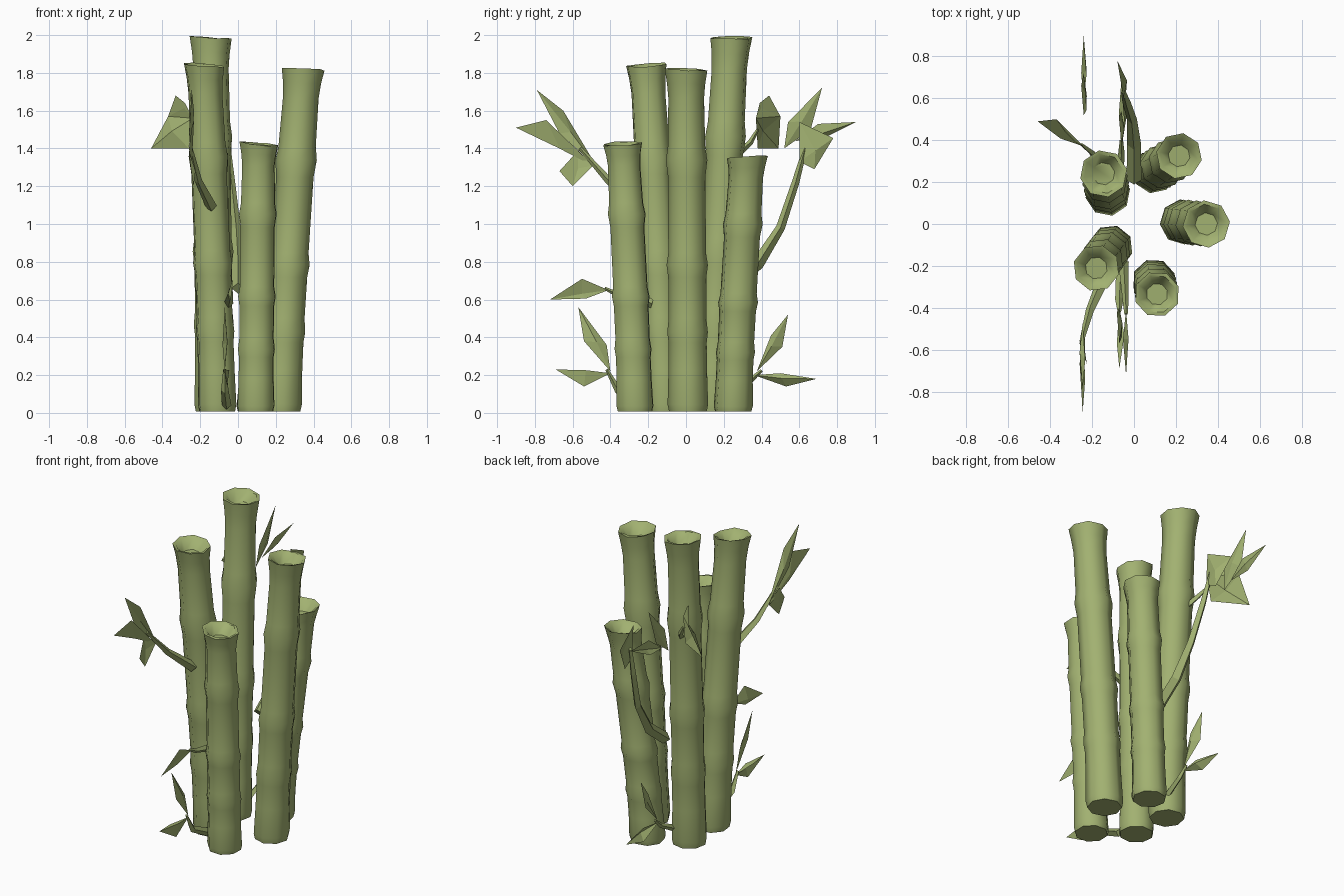
import bpy, bmesh, math, random
from mathutils import Vector

if "Cube" in bpy.data.objects:
    bpy.data.objects.remove(bpy.data.objects["Cube"])

random.seed(4)
green = bpy.data.materials.new("bamboo_green")
green.diffuse_color = (0.36, 0.44, 0.165, 1)
green.use_nodes = True
green.node_tree.nodes["Principled BSDF"].inputs["Base Color"].default_value = green.diffuse_color


def finish(name, bm, smooth=False):
    bmesh.ops.recalc_face_normals(bm, faces=bm.faces)
    me = bpy.data.meshes.new(name)
    bm.to_mesh(me)
    bm.free()
    me.materials.append(green)
    ob = bpy.data.objects.new(name, me)
    bpy.context.collection.objects.link(ob)
    if smooth:
        bpy.ops.object.select_all(action='DESELECT')
        ob.select_set(True)
        bpy.context.view_layer.objects.active = ob
        bpy.ops.object.shade_smooth_by_angle(angle=math.radians(50))
    return ob


def loft(bm, rings, close=True):
    for a, b in zip(rings, rings[1:]):
        n = len(a)
        for i in range(n):
            bm.faces.new((a[i], a[(i + 1) % n], b[(i + 1) % n], b[i]))
    if close:
        bm.faces.new(rings[0])
        bm.faces.new(rings[-1])


# Stalk profile: (height fraction, radius factor), swelling at the joints
PROFILE = [(0, 0.93), (0.02, 1.0), (0.12, 0.95), (0.2, 0.94), (0.23, 1.0),
           (0.27, 0.93), (0.39, 0.94), (0.425, 1.02), (0.46, 0.93),
           (0.68, 0.92), (0.73, 1.02), (0.77, 0.92), (0.91, 0.88),
           (0.96, 0.94), (1.0, 1.05)]


def stalk(name, base, top, height, r, tilt, turn, sides=8):
    bm = bmesh.new()
    b, t = Vector(base), Vector(top)

    def ring(f, k, drop=0.0):
        c = b.lerp(t, f ** 1.25)
        vs = []
        for i in range(sides):
            a = math.tau * i / sides + turn
            dx, dy = r * k * math.cos(a), r * k * math.sin(a)
            z = 0.008 + (height - 0.008) * f - drop
            if f > 0.95:                       # uneven sloping cut
                z += tilt[0] * dx + tilt[1] * dy - 0.012
                z += random.uniform(-0.005, 0.005)
            vs.append(bm.verts.new((c.x + dx, c.y + dy, z)))
        return vs

    rings = [ring(f, k) for f, k in PROFILE]
    # hollow cut end
    rings += [ring(1.0, 0.88, 0.005), ring(1.0, 0.5, 0.06)]
    loft(bm, rings)
    return finish(name, bm, True)


stalk("stalk_back_left", (-0.125, 0.145), (-0.145, 0.24), 2.0, 0.108, (-0.09, 0), 0.2)
stalk("stalk_front_left", (-0.11, -0.11), (-0.18, -0.21), 1.855, 0.106, (-0.08, 0.06), 0.5)
stalk("stalk_right", (0.23, 0.01), (0.345, 0.0), 1.83, 0.108, (-0.03, -0.02), 0.1)
stalk("stalk_front_right", (0.095, -0.27), (0.11, -0.335), 1.44, 0.104, (-0.1, 0.06), 0.35)
stalk("stalk_back_right", (0.095, 0.25), (0.215, 0.325), 1.365, 0.105, (0.02, 0.06), 0.6)


def twig(name, pts, radii):
    # tapered four-sided stem along a short path
    bm = bmesh.new()
    pts = [Vector(p) for p in pts]
    rings = []
    for i, p in enumerate(pts):
        d = (pts[min(i + 1, len(pts) - 1)] - pts[max(i - 1, 0)]).normalized()
        u = d.cross(Vector((1, 0, 0))).normalized()
        v = d.cross(u)
        rings.append([bm.verts.new(p + radii[i] * (u * math.cos(a) + v * math.sin(a)))
                      for a in (0, math.pi / 2, math.pi, 3 * math.pi / 2)])
    loft(bm, rings)
    finish(name, bm)


def leaf(name, base, side_a, tip, side_b, fold=0.02):
    # diamond blade with a raised midrib
    P = [Vector(p) for p in (base, side_a, tip, side_b)]
    n = (P[2] - P[0]).cross(P[1] - P[3]).normalized()
    mid = P[0].lerp(P[2], 0.45) + n * fold
    bm = bmesh.new()
    v = [bm.verts.new(p) for p in P]
    m = bm.verts.new(mid)
    for i in range(4):
        bm.faces.new((v[i], v[(i + 1) % 4], m))
    finish(name, bm)


def flat_leaf(name, x, base, a, tip, b, fold=0.015):
    # blade standing close to the y-z plane
    leaf(name, (x, *base), (x + 0.012, *a), (x, *tip), (x - 0.012, *b), fold)


# Front upper branch
twig("front_upper_twig", [(-0.14, -0.25, 1.09), (-0.21, -0.41, 1.23), (-0.25, -0.56, 1.4)],
     [0.03, 0.02, 0.01])
flat_leaf("front_upper_leaf_a", -0.245, (-0.47, 1.3), (-0.65, 1.6), (-0.79, 1.71), (-0.67, 1.48))
flat_leaf("front_upper_leaf_b", -0.245, (-0.48, 1.3), (-0.74, 1.55), (-0.9, 1.51), (-0.66, 1.42))
leaf("front_upper_leaf_c", (-0.235, -0.49, 1.31), (-0.26, -0.57, 1.39),
     (-0.225, -0.67, 1.28), (-0.235, -0.6, 1.2), 0.02)

# Front lower leaves
twig("front_middle_twig", [(-0.05, -0.18, 0.58), (-0.04, -0.37, 0.63), (-0.038, -0.43, 0.66)],
     [0.025, 0.014, 0.008])
flat_leaf("front_middle_leaf", -0.038, (-0.41, 0.65), (-0.55, 0.71), (-0.72, 0.6), (-0.53, 0.605))
twig("front_lower_twig", [(-0.06, -0.2, 0.04), (-0.07, -0.36, 0.12), (-0.07, -0.42, 0.23)],
     [0.025, 0.02, 0.008])
flat_leaf("front_lower_leaf_a", -0.07, (-0.4, 0.22), (-0.54, 0.38), (-0.57, 0.56), (-0.42, 0.36))
flat_leaf("front_lower_leaf_b", -0.07, (-0.4, 0.21), (-0.54, 0.14), (-0.69, 0.23), (-0.57, 0.225), 0.025)

# Back tall branch
twig("back_tall_twig", [(0.0, 0.21, 0.66), (0.0, 0.38, 0.79), (-0.01, 0.5, 0.98),
                        (-0.035, 0.58, 1.22), (-0.05, 0.63, 1.4)],
     [0.035, 0.034, 0.024, 0.02, 0.012])
leaf("back_tall_leaf", (-0.04, 0.6, 1.33), (-0.05, 0.6, 1.54), (-0.08, 0.78, 1.455),
     (-0.045, 0.68, 1.29), 0.025)
flat_leaf("back_upper_leaf_a", -0.24, (0.52, 1.4), (0.54, 1.54), (0.72, 1.72), (0.66, 1.5))
flat_leaf("back_upper_leaf_b", -0.24, (0.58, 1.44), (0.7, 1.53), (0.9, 1.54), (0.72, 1.45))

# Side leaf on the tall stalk
twig("side_twig", [(-0.15, 0.26, 1.36), (-0.2, 0.34, 1.43), (-0.25, 0.38, 1.5)],
     [0.02, 0.015, 0.008])
leaf("side_leaf_a", (-0.24, 0.37, 1.56), (-0.26, 0.38, 1.4), (-0.46, 0.49, 1.4),
     (-0.37, 0.5, 1.57))
leaf("side_leaf_b", (-0.24, 0.37, 1.56), (-0.37, 0.5, 1.57), (-0.33, 0.44, 1.68),
     (-0.28, 0.39, 1.64), 0.005)

# Back lower leaves
twig("back_lower_twig", [(-0.07, 0.2, 0.1), (-0.06, 0.34, 0.17), (-0.06, 0.4, 0.225)],
     [0.02, 0.015, 0.008])
flat_leaf("back_lower_leaf_a", -0.06, (0.375, 0.22), (0.45, 0.41), (0.54, 0.52), (0.51, 0.35))
flat_leaf("back_lower_leaf_b", -0.06, (0.36, 0.2), (0.5, 0.21), (0.69, 0.18), (0.53, 0.14), 0.025)
